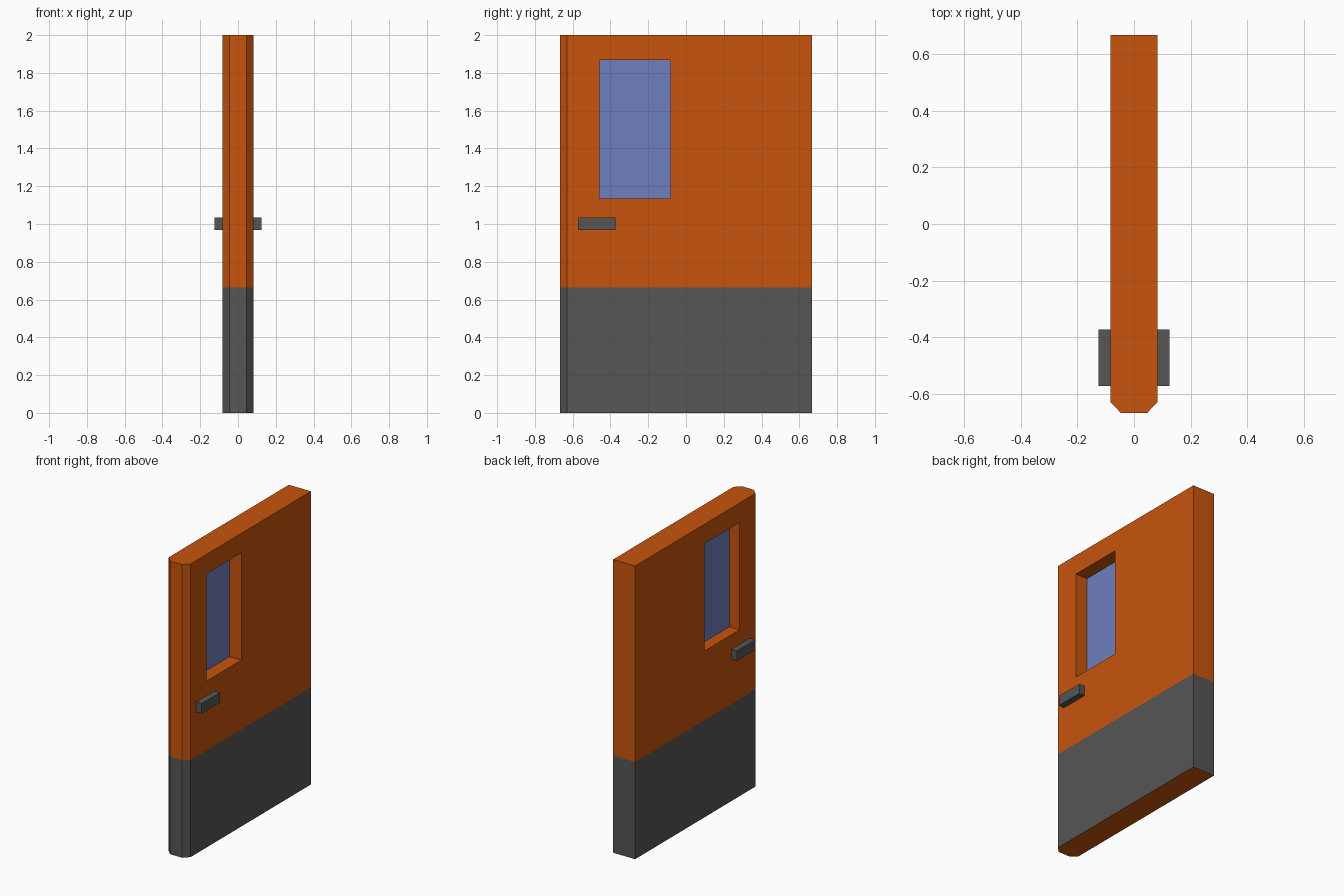
import bpy, bmesh
from mathutils import Vector

if "Cube" in bpy.data.objects:
    bpy.data.objects.remove(bpy.data.objects["Cube"])


def material(name, rgb):
    m = bpy.data.materials.new(name)
    m.diffuse_color = (*rgb, 1.0)
    m.use_nodes = True
    m.node_tree.nodes["Principled BSDF"].inputs["Base Color"].default_value = m.diffuse_color
    return m


ORANGE = material("orange_paint", (0.58, 0.09, 0.004))
GREY = material("dark_grey", (0.093, 0.093, 0.093))
GLASS = material("blue_glass", (0.156, 0.209, 0.515))

T, W, H = 0.083, 0.667, 2.0            # half thickness, half width, height
KICK = 0.663                           # top of the grey kick area
WIN_Y, WIN_Z = (-0.458, -0.083), (1.135, 1.867)


def add_object(name, bm, *mats):
    me = bpy.data.meshes.new(name)
    bm.to_mesh(me)
    bm.free()
    ob = bpy.data.objects.new(name, me)
    bpy.context.collection.objects.link(ob)
    for m in mats:
        me.materials.append(m)
    return ob


def box(name, xs, ys, zs, *mats):
    bm = bmesh.new()
    bmesh.ops.create_cube(bm, size=1)
    for v in bm.verts:
        v.co = [lo + (c + 0.5) * (hi - lo) for c, (lo, hi) in zip(v.co, (xs, ys, zs))]
    return add_object(name, bm, *mats)


# Door leaf: chamfered plan profile extruded upwards
profile = [(T, W), (-T, W), (-T, -0.629), (-0.046, -W), (0.046, -W), (T, -0.629)]
bm = bmesh.new()
base = bm.faces.new([bm.verts.new((x, y, 0)) for x, y in profile])
ext = bmesh.ops.extrude_face_region(bm, geom=[base], use_keep_orig=True)
top = [g for g in ext["geom"] if isinstance(g, bmesh.types.BMVert)]
bmesh.ops.translate(bm, verts=top, vec=(0, 0, H))
# Lower sides are painted grey, the underside stays orange
bmesh.ops.bisect_plane(bm, geom=bm.verts[:] + bm.edges[:] + bm.faces[:],
                       plane_co=Vector((0, 0, KICK)), plane_no=Vector((0, 0, 1)))
bmesh.ops.recalc_face_normals(bm, faces=bm.faces)
for f in bm.faces:
    z = f.calc_center_median().z
    f.material_index = 1 if 0.01 < z < KICK else 0
door = add_object("door_leaf", bm, ORANGE, GREY)

# Window opening through the leaf
cutter = box("window_cutter", (-0.2, 0.2), WIN_Y, WIN_Z)
cutter.hide_render = True
cutter.hide_viewport = True
cut = door.modifiers.new("window_opening", 'BOOLEAN')
cut.operation = 'DIFFERENCE'
cut.solver = 'EXACT'
cut.object = cutter

# Window pane: single sheet in the middle of the opening
bm = bmesh.new()
bm.faces.new([bm.verts.new((-0.006, y, z)) for y, z in (
    (WIN_Y[0], WIN_Z[0]), (WIN_Y[1], WIN_Z[0]), (WIN_Y[1], WIN_Z[1]), (WIN_Y[0], WIN_Z[1]))])
add_object("window_pane", bm, GLASS)

# Handles, one on each face
for side, name in ((1, "handle_right"), (-1, "handle_left")):
    box(name, sorted((side * T, side * 0.125)), (-0.571, -0.373), (0.967, 1.035), GREY)
